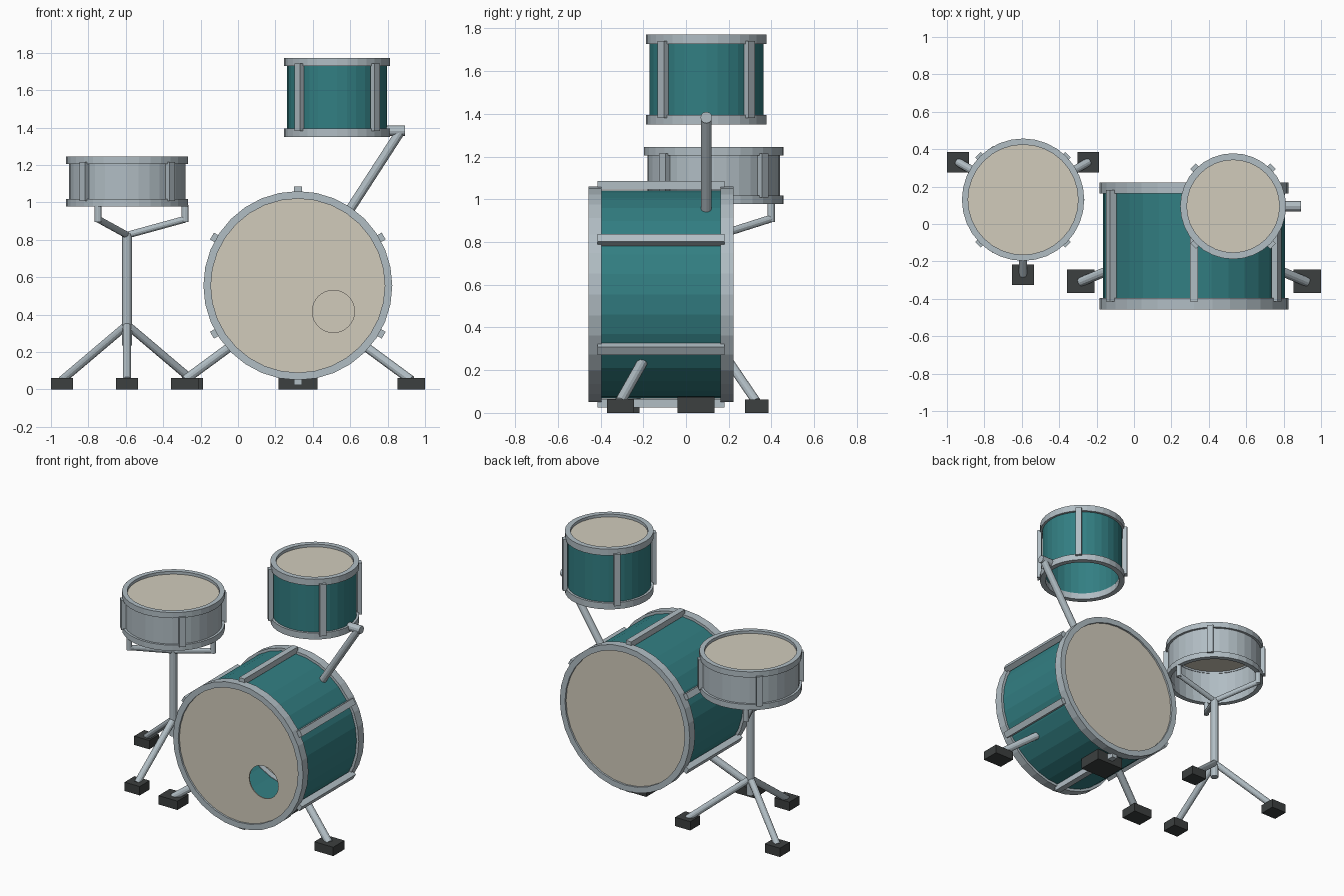
import bpy, bmesh
from math import sin, cos, pi, radians
from mathutils import Matrix, Vector

cube = bpy.data.objects.get("Cube")
if cube:
    bpy.data.objects.remove(cube)


def material(name, rgb):
    m = bpy.data.materials.new(name)
    m.use_nodes = True
    color = (*rgb, 1.0)
    m.diffuse_color = color
    bsdf = next(n for n in m.node_tree.nodes if n.type == 'BSDF_PRINCIPLED')
    bsdf.inputs["Base Color"].default_value = color
    return m


TEAL = material("teal lacquer", (0.032, 0.21, 0.225))
CHROME = material("chrome grey", (0.44, 0.51, 0.55))
SKIN = material("cream drumhead", (0.64, 0.60, 0.50))
RUBBER = material("dark rubber", (0.045, 0.05, 0.05))
SIDES = 32


def finish(name, bm, mat, matrix=Matrix()):
    bmesh.ops.recalc_face_normals(bm, faces=bm.faces)
    mesh = bpy.data.meshes.new(name)
    bm.to_mesh(mesh)
    bm.free()
    mesh.materials.append(mat)
    obj = bpy.data.objects.new(name, mesh)
    obj.matrix_world = matrix
    bpy.context.collection.objects.link(obj)
    return obj


def box(name, size, center, mat, matrix=Matrix()):
    bm = bmesh.new()
    bmesh.ops.create_cube(bm, size=1)
    bmesh.ops.scale(bm, vec=size, verts=bm.verts)
    bmesh.ops.translate(bm, vec=center, verts=bm.verts)
    return finish(name, bm, mat, matrix)


def rod(name, a, b, radius, mat=CHROME):
    a, b = Vector(a), Vector(b)
    bm = bmesh.new()
    bmesh.ops.create_cone(bm, cap_ends=True, segments=12, radius1=radius,
                          radius2=radius, depth=(b - a).length)
    turn = (b - a).to_track_quat('Z', 'Y').to_matrix().to_4x4()
    return finish(name, bm, mat, Matrix.Translation((a + b) / 2) @ turn)


def tube(name, outer, inner, z0, z1, mat, matrix):
    """Hollow ring swept from a rectangular section."""
    bm = bmesh.new()
    section = [(outer, z0), (outer, z1), (inner, z1), (inner, z0)]
    rings = [[bm.verts.new((r * cos(2 * pi * i / SIDES), r * sin(2 * pi * i / SIDES), z))
              for r, z in section] for i in range(SIDES)]
    for i in range(SIDES):
        a, b = rings[i], rings[(i + 1) % SIDES]
        for j in range(4):
            k = (j + 1) % 4
            bm.faces.new((a[j], b[j], b[k], a[k]))
    return finish(name, bm, mat, matrix)


def head(name, radius, z, matrix, hole=None):
    """Thin drumhead disc, optionally with a round port."""
    bm = bmesh.new()
    bmesh.ops.create_circle(bm, segments=SIDES, radius=radius)
    if hole:
        x, y, r = hole
        bmesh.ops.create_circle(bm, segments=SIDES, radius=r,
                                matrix=Matrix.Translation((x, y, 0)))
    bmesh.ops.triangle_fill(bm, edges=bm.edges, use_beauty=True, normal=(0, 0, 1))
    bmesh.ops.translate(bm, vec=(0, 0, z), verts=bm.verts)
    obj = finish(name, bm, SKIN, matrix)
    mod = obj.modifiers.new("thickness", 'SOLIDIFY')
    mod.thickness = 0.008
    mod.offset = 0


def drum(name, matrix, shell_mat, half, rim, radii, lugs):
    """Shell, two rims and a ring of lugs around local z."""
    rim_r, shell_r, inner_r = radii
    count, start, lug_r, lug_depth, lug_len = lugs
    tube(name + "_shell", shell_r, inner_r + 0.004, -half + rim / 2, half - rim / 2,
         shell_mat, matrix)
    tube(name + "_top_rim", rim_r, inner_r, half - rim, half, CHROME, matrix)
    tube(name + "_bottom_rim", rim_r, inner_r, -half, -half + rim, CHROME, matrix)
    for i in range(count):
        turn = Matrix.Rotation(radians(start) + 2 * pi * i / count, 4, 'Z')
        box(f"{name}_lug_{i + 1}", (lug_depth, 0.042, lug_len), (lug_r, 0, 0),
            CHROME, matrix @ turn)


# Bass drum, lying with its axis towards the front
BX, BZ = 0.32, 0.555
bass = Matrix.Translation((BX, -0.117, BZ)) @ Matrix.Rotation(pi / 2, 4, 'X')
drum("bass_drum", bass, TEAL, 0.339, 0.06, (0.505, 0.487, 0.465),
     (6, 30, 0.51, 0.04, 0.596))
head("bass_front_head", 0.467, 0.322, bass, hole=(0.19, -0.138, 0.113))
head("bass_back_head", 0.467, -0.322, bass)
box("bass_rest_block", (0.208, 0.173, 0.075), (BX, 0.046, 0.0375), RUBBER)
for side, s in (("left", 1), ("right", -1)):
    rod(f"bass_{side}_leg", (BX + s * 0.34, -0.2, 0.245), (BX + s * 0.605, -0.31, 0.05), 0.025)
    box(f"bass_{side}_foot", (0.147, 0.125, 0.062), (BX + s * 0.605, -0.307, 0.031), RUBBER)

# Tom and its arm rising from the bass shell
TX, TY = 0.53, 0.095
tom = Matrix.Translation((TX, TY, 1.5615))
drum("tom", tom, TEAL, 0.2115, 0.045, (0.283, 0.267, 0.247),
     (4, 45, 0.287, 0.03, 0.362))
head("tom_head", 0.25, 0.188, tom)
rod("tom_arm", (0.58, TY, 0.933), (0.868, TY, 1.378), 0.025)
rod("tom_bracket", (0.785, TY, 1.383), (0.893, TY, 1.383), 0.027)

# Snare drum
SX, SY = -0.593, 0.13
snare = Matrix.Translation((SX, SY, 1.1115))
drum("snare", snare, CHROME, 0.1345, 0.04, (0.327, 0.311, 0.294),
     (4, 45, 0.325, 0.03, 0.208))
head("snare_head", 0.297, 0.111, snare)

# Snare stand: pole, three basket arms and three legs
rod("stand_pole", (SX, SY, 0.235), (SX, SY, 0.835), 0.026)
for i in range(3):
    a = 2 * pi * i / 3
    out = Vector((cos(a), sin(a), 0)) * 0.31
    base = Vector((SX, SY, 0))
    tip = base + out
    rod(f"stand_arm_{i + 1}", base + Vector((0, 0, 0.825)), tip + Vector((0, 0, 0.91)), 0.018)
    rod(f"stand_prong_{i + 1}", tip + Vector((0, 0, 0.895)), tip + Vector((0, 0, 0.985)), 0.018)
    b = a + pi / 6
    foot = base + Vector((cos(b), sin(b), 0)) * 0.402
    rod(f"stand_leg_{i + 1}", base + Vector((0, 0, 0.345)), foot + Vector((0, 0, 0.05)), 0.022)
    box(f"stand_foot_{i + 1}", (0.117, 0.11, 0.062), foot + Vector((0, 0, 0.031)), RUBBER)
